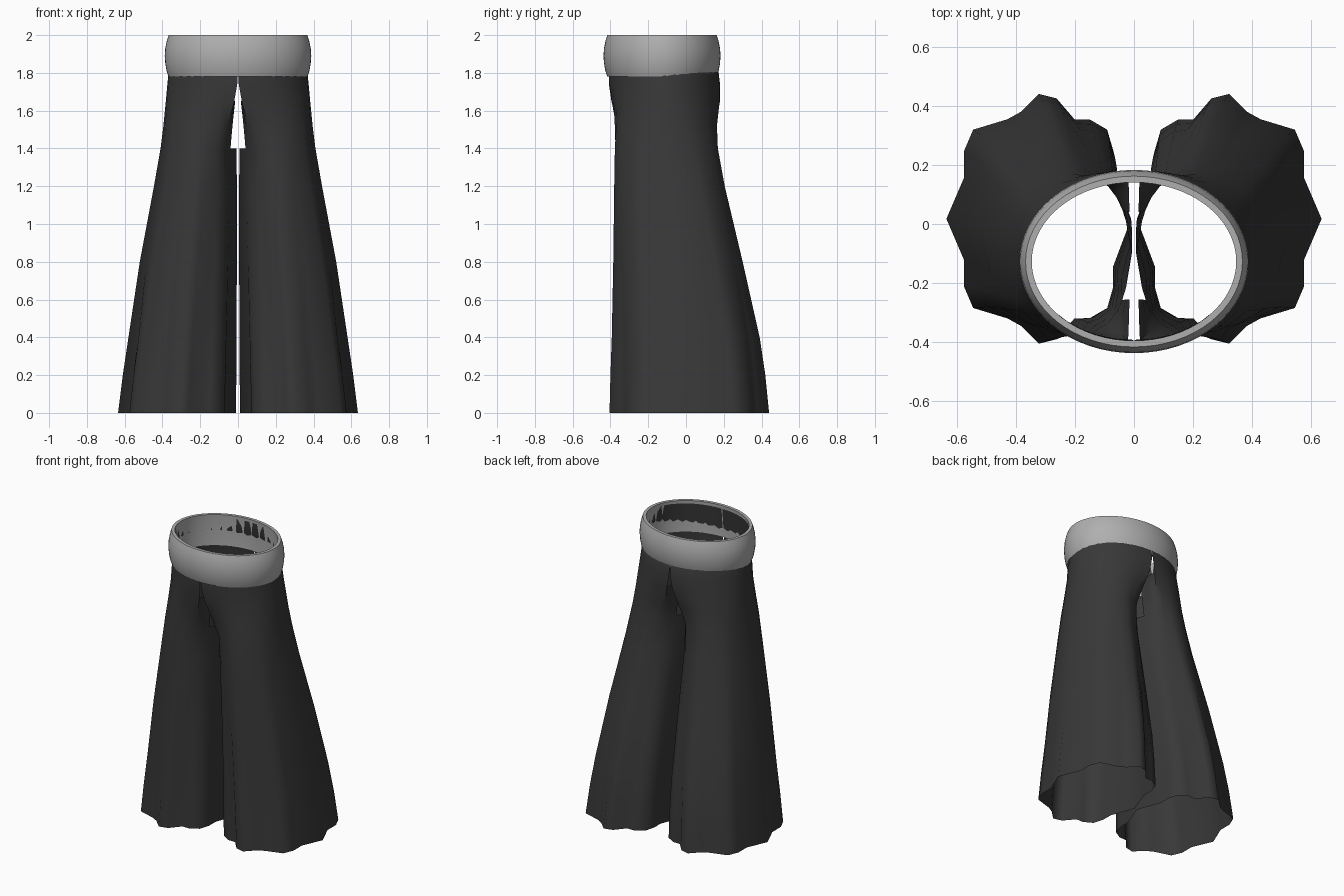
import bpy, bmesh, math

cube = bpy.data.objects.get("Cube")
if cube:
    bpy.data.objects.remove(cube, do_unlink=True)


def make_material(name, value):
    mat = bpy.data.materials.new(name)
    mat.use_nodes = True
    colour = (value, value, value, 1)
    mat.diffuse_color = colour
    mat.node_tree.nodes["Principled BSDF"].inputs["Base Color"].default_value = colour
    return mat


def finish(bm, name, mat, angle):
    bmesh.ops.recalc_face_normals(bm, faces=bm.faces[:])
    mesh = bpy.data.meshes.new(name)
    bm.to_mesh(mesh)
    bm.free()
    mesh.materials.append(mat)
    obj = bpy.data.objects.new(name, mesh)
    bpy.context.collection.objects.link(obj)
    bpy.ops.object.select_all(action="DESELECT")
    obj.select_set(True)
    bpy.context.view_layer.objects.active = obj
    bpy.ops.object.shade_smooth_by_angle(angle=math.radians(angle))
    return obj


charcoal = make_material("charcoal cloth", 0.04)
grey = make_material("light grey band", 0.43)

# Half outline of the pleated hem, from the outer side round to the inner side
HEM = [(.31, 0), (.25, .14), (.25, .23), (.22, .30), (.105, .335), (.06, .36),
       (0, .42), (-.06, .405), (-.12, .335), (-.17, .335), (-.23, .30),
       (-.25, .23), (-.25, .16), (-.31, 0)]
HALF = len(HEM) - 1
SEAM = 9  # outline index where the flat inner side starts

# Leg sections: height, inner x, outer x, front y, back y, roundness, pleating
ROWS = [(0, .01, .635, -.405, .44, 1, 1),
        (.2, .009, .61, -.40, .42, 1, .93),
        (.4, .008, .58, -.393, .39, 1, .8),
        (.8, .006, .52, -.385, .30, 1, .5),
        (1.2, .006, .445, -.38, .205, 1, .2),
        (1.4, .008, .41, -.38, .172, .9, .08),
        (1.52, .012, .395, -.388, .175, .5, .03),
        (1.65, .012, .382, -.40, .185, .1, 0),
        (1.74, .004, .374, -.408, .18, 0, 0),
        (1.8, .003, .368, -.408, .173, 0, 0),
        (1.84, .003, .36, -.405, .155, 0, 0),
        (1.98, .003, .35, -.392, .143, 0, 0)]


def section_point(i, roundness, pleat):
    """Blend a D shape, an ellipse and the pleated outline, all in -1..1."""
    sign = 1 if i <= HALF else -1
    k = i if i <= HALF else 2 * HALF - i
    star = (HEM[k][0] / .31, HEM[k][1] / .42)
    a = math.atan2(star[1], star[0])
    if k <= SEAM:
        t = k / SEAM * math.pi / 2
        dee = (2 * math.cos(t) - 1, math.sin(t))
    else:
        dee = (-1, (HALF - k) / (HALF - SEAM))
    ring = (math.cos(a), math.sin(a))
    u, v = [(d + (r - d) * roundness) * (1 - pleat) + s * pleat
            for d, r, s in zip(dee, ring, star)]
    return u, v * sign


def make_leg(name, side):
    bm = bmesh.new()
    count = 2 * HALF
    rings = []
    for z, x0, x1, y0, y1, roundness, pleat in ROWS:
        ring = []
        for i in range(count):
            u, v = section_point(i, roundness, pleat)
            x = (x0 + x1) / 2 + u * (x1 - x0) / 2
            y = (y0 + y1) / 2 + v * (y1 - y0) / 2
            ring.append(bm.verts.new((side * x, y, z)))
        rings.append(ring)
    for r in range(len(ROWS) - 1):
        base = ROWS[r][0]
        for i in range(count):
            # leave the inner side open above the crotch curve
            if base >= 1.65 and SEAM <= i < count - SEAM:
                continue
            if base >= 1.4 and HALF - 2 <= i < HALF + 2:
                continue
            j = (i + 1) % count
            bm.faces.new((rings[r][i], rings[r][j], rings[r + 1][j], rings[r + 1][i]))
    return finish(bm, name, charcoal, 60)


make_leg("left_leg", 1)
make_leg("right_leg", -1)

# Waistband: a bulging elliptical ring with a thin rim
OUTER = [(1.78, -.018), (1.81, -.008), (1.85, -.001), (1.89, .002),
         (1.93, -.001), (1.97, -.009), (2.0, -.019)]
INNER = [(2.0, -.04), (1.89, -.03), (1.78, -.03)]
bm = bmesh.new()
SEGMENTS = 64
loops = []
for z, offset in OUTER + INNER:
    loop = []
    for i in range(SEGMENTS):
        a = 2 * math.pi * i / SEGMENTS
        loop.append(bm.verts.new(((.386 + offset) * math.cos(a),
                                  -.127 + (.308 + offset) * math.sin(a), z)))
    loops.append(loop)
for r, low in enumerate(loops):
    high = loops[(r + 1) % len(loops)]
    for i in range(SEGMENTS):
        j = (i + 1) % SEGMENTS
        bm.faces.new((low[i], low[j], high[j], high[i]))
finish(bm, "waistband", grey, 40)
